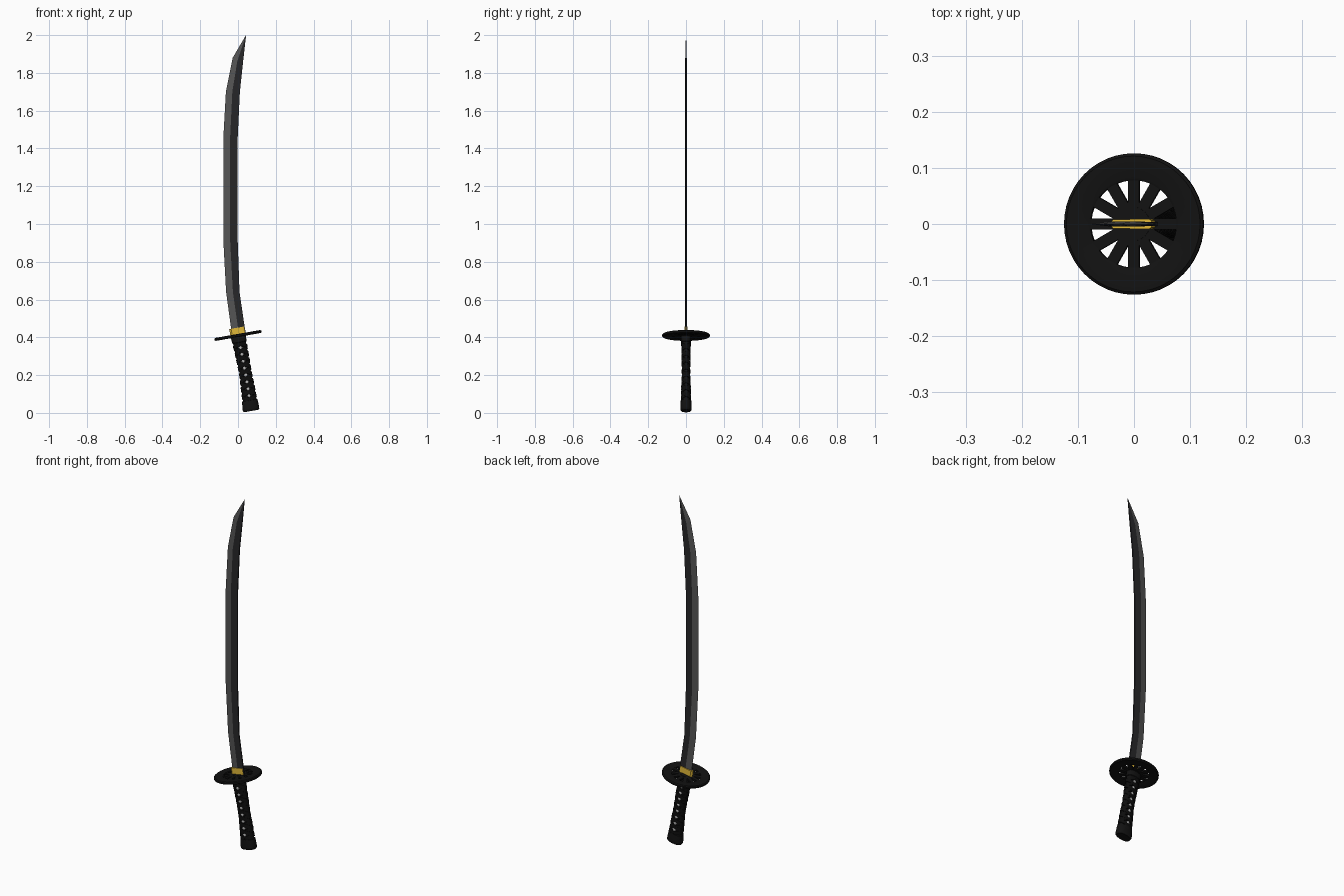
import bpy, bmesh, math
from mathutils import Vector, Matrix

if "Cube" in bpy.data.objects:
    bpy.data.objects.remove(bpy.data.objects["Cube"])

TILT = math.radians(10)
AX = Vector((math.cos(TILT), 0, math.sin(TILT)))      # across the grip
DOWN = Vector((math.sin(TILT), 0, -math.cos(TILT)))   # along the grip
ORIGIN = Vector((0, 0, 0.41))                         # guard centre


def material(name, rgb):
    m = bpy.data.materials.new(name)
    m.diffuse_color = (*rgb, 1)
    m.use_nodes = True
    m.node_tree.nodes["Principled BSDF"].inputs["Base Color"].default_value = m.diffuse_color
    return m


BLACK = material("black", (0.006, 0.006, 0.006))
WRAP = material("wrap", (0.004, 0.004, 0.004))
STEEL = material("dark_steel", (0.02, 0.02, 0.022))
EDGE = material("edge_steel", (0.09, 0.09, 0.09))
GOLD = material("gold", (0.75, 0.48, 0.04))
PALE = material("pale", (0.5, 0.5, 0.5))


def finish(name, bm, mats, smooth=None):
    bmesh.ops.recalc_face_normals(bm, faces=bm.faces)
    me = bpy.data.meshes.new(name)
    bm.to_mesh(me)
    bm.free()
    ob = bpy.data.objects.new(name, me)
    bpy.context.collection.objects.link(ob)
    for m in mats:
        me.materials.append(m)
    if smooth:
        bpy.ops.object.select_all(action='DESELECT')
        bpy.context.view_layer.objects.active = ob
        ob.select_set(True)
        bpy.ops.object.shade_smooth_by_angle(angle=math.radians(smooth))
    return ob


def loft(bm, rings, mat_of=lambda k: 0, cap=True):
    rows = [[bm.verts.new(p) for p in r] for r in rings]
    n = len(rows[0])
    for a, b in zip(rows, rows[1:]):
        for k in range(n):
            f = bm.faces.new((a[k], a[(k + 1) % n], b[(k + 1) % n], b[k]))
            f.material_index = mat_of(k)
    if cap:
        bm.faces.new(rows[0])
        bm.faces.new(rows[-1])


# Blade: stations of (edge x, z), (ridge x, z), (spine x, z)
stations = [
    ((-.030, .400), (.008, .405), (.044, .412)),
    ((-.037, .450), (.000, .450), (.036, .450)),
    ((-.063, .640), (-.027, .640), (.008, .640)),
    ((-.078, .920), (-.042, .920), (-.002, .920)),
    ((-.078, 1.45), (-.042, 1.45), (-.002, 1.45)),
    ((-.064, 1.70), (-.030, 1.70), (.010, 1.70)),
    ((-.028, 1.88), (-.004, 1.86), (.027, 1.86)),
    ((.041, 1.998), (.042, 1.999), (.043, 2.0)),
]
bm = bmesh.new()
rings = []
for i, (e, r, s) in enumerate(stations):
    t = 0.0045 if i < 7 else 0.0005
    rings.append([(e[0], 0, e[1]), (r[0], -t, r[1]), (s[0], -t * .8, s[1]),
                  (s[0], t * .8, s[1]), (r[0], t, r[1])])
loft(bm, rings, lambda k: 1 if k in (0, 4) else 0)
finish("blade", bm, [STEEL, EDGE])


# Gold blade collar
def at(s, u, v):
    return ORIGIN + DOWN * s + AX * u + Vector((0, v, 0))


bm = bmesh.new()
loft(bm, [[at(s, u, v) for u, v in ((-.040, 0), (-.03, -.008), (.034, -.009),
                                    (.039, -.006), (.039, .006), (.034, .009), (-.03, .008))]
          for s in (0, -.041)])
finish("blade_collar", bm, [GOLD])

# Guard: revolved rim plus twelve spokes and a hub
rot = Matrix.Translation(ORIGIN) @ Matrix.Rotation(-TILT, 4, 'Y')
profile = [(.078, -.006), (.082, -.008), (.121, -.008), (.126, -.004),
           (.126, .004), (.121, .008), (.082, .008), (.078, .006)]
bm = bmesh.new()
N = 48
rim = [[(r * math.cos(2 * math.pi * i / N), r * math.sin(2 * math.pi * i / N), z)
        for r, z in profile] for i in range(N)]
loft(bm, rim + [rim[0]], cap=False)
bmesh.ops.remove_doubles(bm, verts=bm.verts, dist=1e-5)
for i in range(12):
    m = Matrix.Rotation(i * math.pi / 6, 4, 'Z') @ Matrix.Translation((.052, 0, 0)) \
        @ Matrix.Diagonal((.064, .020, .011, 1))
    bmesh.ops.create_cube(bm, size=1, matrix=m)
bmesh.ops.create_cone(bm, cap_ends=True, segments=24, radius1=.03, radius2=.03, depth=.014)
bmesh.ops.transform(bm, matrix=rot, verts=bm.verts)
finish("guard", bm, [BLACK], 35)

# Grip: waisted oval section, slightly bowed
sizes = [(.0, .039, .026), (.1, .035, .0225), (.2, .033, .021), (.3, .037, .0245), (.41, .043, .028)]


def half_sizes(s):
    for (s0, a0, b0), (s1, a1, b1) in zip(sizes, sizes[1:]):
        if s <= s1:
            t = (s - s0) / (s1 - s0)
            t = t * t * (3 - 2 * t)
            return a0 + (a1 - a0) * t, b0 + (b1 - b0) * t
    return sizes[-1][1:]


def surf(s, ang, out=0.0):
    a, b = half_sizes(s)
    c, d = math.cos(ang), math.sin(ang)
    bow = .004 * math.sin(math.pi * s / .4)
    sq = lambda v: math.copysign(abs(v) ** .8, v)
    return at(s, (a + out) * sq(c) + bow, (b + out) * sq(d))


def tube(name, steps, mat):
    bm = bmesh.new()
    loft(bm, [[surf(s, 2 * math.pi * k / 24, o) for k in range(24)] for s, o in steps])
    finish(name, bm, [mat], 40)


tube("grip_core", [(.01 + .035 * i, -.003) for i in range(11)], BLACK)
tube("grip_collar", [(.006, .0), (.008, .001), (.036, .001), (.038, -.001)], BLACK)
tube("pommel", [(.348, -.001), (.350, .002), (.392, .002), (.400, .001), (.406, -.003)], BLACK)

# Criss-cross wrap: four ribbons, crossing at the middle of each side
PITCH, S0, S1 = .037, .047, .343
bm = bmesh.new()
for direction in (1, -1):
    for start in (0, math.pi):
        steps = 8 * 14
        rings = []
        for i in range(steps + 1):
            s = S0 + (S1 - S0) * i / steps
            ang = math.pi / 2 + start + direction * math.pi * (s - S0) / PITCH
            o = .0015 if direction > 0 else .0005
            rings.append([surf(s + ds, ang, h) for ds, h in
                          ((-.011, -.004), (-.010, o), (.010, o), (.011, -.004))])
        loft(bm, rings)
finish("grip_wrap", bm, [WRAP], 40)

# Pale diamond insets on both flat sides
bm = bmesh.new()
for i in range(8):
    s = S0 + PITCH * (i + .5)
    a, b = half_sizes(s)
    bow = .004 * math.sin(math.pi * s / .4)
    for side in (-1, 1):
        loft(bm, [[at(s + ds * k, du * k + bow, side * v) for ds, du in
                   ((-.011, 0), (0, .010), (.011, 0), (0, -.010))]
                  for k, v in ((1, b - .006), (1, b - .001), (.6, b + .001))])
finish("grip_diamonds", bm, [PALE])
